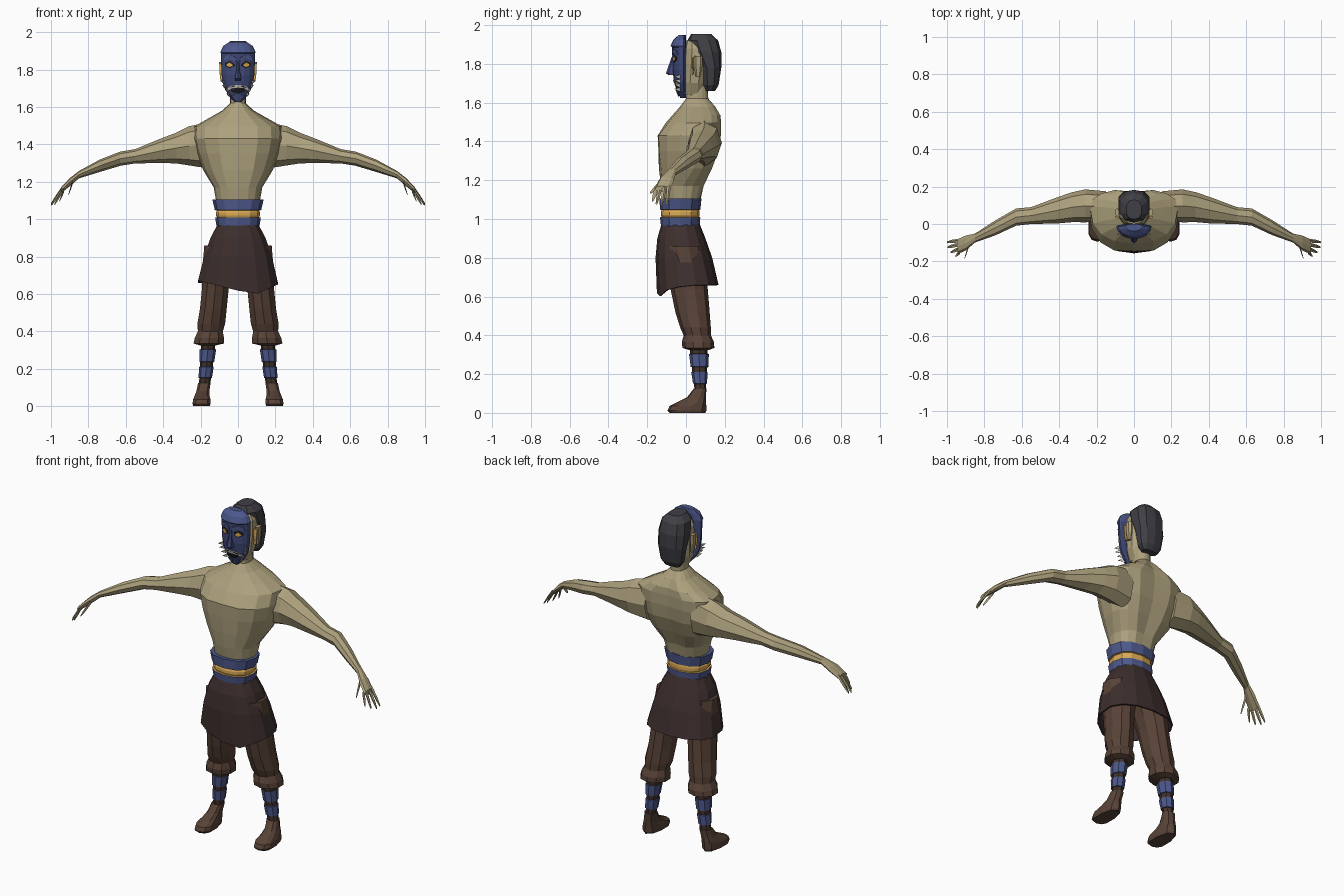
import bpy, bmesh, math
from mathutils import Vector


def mat(name, r, g, b):
    m = bpy.data.materials.new(name)
    m.diffuse_color = (r, g, b, 1)
    return m


SKIN = mat("skin", .42, .355, .205)
BLUE = mat("cloth blue", .075, .098, .26)
MASK = mat("mask blue", .052, .066, .185)
HAIR = mat("charcoal hair", .05, .05, .06)
SKIRT = mat("dark maroon", .047, .028, .027)
PANTS = mat("brown", .098, .055, .038)
WRAP = mat("dark brown", .055, .032, .024)
GOLD = mat("gold", .70, .40, .09)
WHITE = mat("ivory", .62, .60, .52)
DARK = mat("black", .012, .012, .015)


def finish(name, bm, mats, rule=None, mirror=False, solid=0):
    bmesh.ops.recalc_face_normals(bm, faces=bm.faces)
    if rule:
        for f in bm.faces:
            f.material_index = rule(f.calc_center_median())
    me = bpy.data.meshes.new(name)
    bm.to_mesh(me)
    bm.free()
    for m in mats:
        me.materials.append(m)
    ob = bpy.data.objects.new(name, me)
    bpy.context.collection.objects.link(ob)
    if mirror:
        ob.modifiers.new("mirror", 'MIRROR').use_mirror_merge = False
    if solid:
        ob.modifiers.new("solid", 'SOLIDIFY').thickness = solid
    return ob


def loft(rings, caps=True, bm=None):
    bm = bm or bmesh.new()
    vs = [[bm.verts.new(p) for p in r] for r in rings]
    n = len(vs[0])
    for a, b in zip(vs, vs[1:]):
        for i in range(n):
            j = (i + 1) % n
            bm.faces.new((a[i], a[j], b[j], b[i]))
    if caps:
        bm.faces.new(vs[0])
        bm.faces.new(vs[-1])
    return bm


def spow(v, p):
    return math.copysign(abs(v) ** p, v) if abs(v) > 1e-6 else 0


def level(r, n=12, p=1.0):
    """Horizontal ring from (z, centre x, half width, front y, back y[, widest y])."""
    z, cx, hx, yf, yb = r[:5]
    yc = r[5] if len(r) > 5 else (yf + yb) / 2
    out = []
    for i in range(n):
        t = 2 * math.pi * i / n
        s, c = spow(math.sin(t), p), spow(math.cos(t), p)
        out.append((cx + hx * s, yc - c * (yc - yf if c > 0 else yb - yc), z))
    return out


def upright(r, n=8):
    """Ring across the x axis from (x, y, z, half depth, half height)."""
    x, y, z, hy, hz = r
    return [(x, y + hy * math.cos(2 * math.pi * i / n), z + hz * math.sin(2 * math.pi * i / n))
            for i in range(n)]


# torso with neck, with a spine groove and a breastbone crease
torso = [(1.07, 0, .112, -.11, .068), (1.17, 0, .13, -.128, .098), (1.26, 0, .185, -.14, .14, .04),
         (1.35, 0, .22, -.152, .175, .06), (1.43, 0, .24, -.156, .187, .07),
         (1.495, 0, .235, -.105, .188, .09), (1.535, 0, .165, -.07, .183, .09),
         (1.58, 0, .085, -.03, .155, .08), (1.62, 0, .042, .0, .115), (1.75, 0, .045, .015, .11)]
bm = loft([level(r, 16, .85) for r in torso])
for v in bm.verts:
    if abs(v.co.x) < .001:
        if v.co.y > .09 and 1.1 < v.co.z < 1.6:
            v.co.y -= .016
        if v.co.y < -.1 and 1.3 < v.co.z < 1.47:
            v.co.y += .01
finish("torso", bm, [SKIN])

# arms, palms and fingers
arm = [(.15, .095, 1.395, .08, .125), (.26, .097, 1.392, .088, .105), (.33, .09, 1.38, .08, .082),
       (.41, .073, 1.366, .07, .066), (.55, .045, 1.336, .045, .038), (.63, .037, 1.323, .046, .038),
       (.74, -.02, 1.285, .04, .033), (.85, -.075, 1.238, .024, .02), (.90, -.102, 1.197, .04, .022),
       (.945, -.122, 1.155, .04, .016)]
bm = loft([upright(r) for r in arm])
fingers = [((.94, -.09, 1.165), (1.0, -.098, 1.08)), ((.945, -.113, 1.155), (.998, -.125, 1.075)),
           ((.94, -.136, 1.15), (.98, -.152, 1.08)), ((.93, -.152, 1.155), (.955, -.172, 1.095)),
           ((.885, -.12, 1.195), (.905, -.182, 1.135))]
for a, b in fingers:
    a, b = Vector(a), Vector(b)
    loft([upright((*a.lerp(b, t), w, w * 1.1), 5) for t, w in ((0, .011), (.55, .010), (1, .005))], bm=bm)
finish("arms", bm, [SKIN], mirror=True)

# head and hair
head = [(1.64, 0, .04, -.012, .09), (1.70, 0, .07, -.015, .10), (1.80, 0, .08, -.015, .12),
        (1.88, 0, .078, -.01, .12), (1.92, 0, .055, 0, .10)]
finish("head", loft([level(r, 10, .85) for r in head]), [SKIN])
hair = [(1.66, 0, .05, .10, .15), (1.69, 0, .07, .086, .168), (1.78, 0, .084, .074, .182),
        (1.86, 0, .087, .03, .182), (1.92, 0, .076, .008, .166), (1.953, 0, .042, .025, .13)]
finish("hair", loft([level(r, 10, .8) for r in hair]), [HAIR])

# ears with gold cuffs
for nm, m, y0, y1, hz in (("ears", SKIN, .04, .085, .05), ("ear_cuffs", GOLD, .03, .042, .042)):
    bm = loft([level((1.785 - hz, .086, .008, y0 + .01, y1 - .01), 6), level((1.79, .089, .012, y0, y1), 6),
               level((1.79 + hz, .09, .012, y0, y1), 6)])
    finish(nm, bm, [m], mirror=True)

# mask: rounded shell with a lighter crest
mask = [(1.625, .015, -.03), (1.66, .05, -.045), (1.71, .077, -.062), (1.77, .087, -.07),
        (1.83, .09, -.068), (1.885, .09, -.072), (1.892, .094, -.080), (1.925, .08, -.065), (1.948, .045, -.038)]
finish("mask", loft([level((z, 0, w, yf, .0, -.012), 16) for z, w, yf in mask]), [MASK, BLUE],
       lambda c: int(c.z > 1.887))


def mask_y(x, z):
    for (z0, w0, y0), (z1, w1, y1) in zip(mask, mask[1:]):
        if z0 <= z <= z1:
            t = (z - z0) / (z1 - z0)
            w, y = w0 + t * (w1 - w0), y0 + t * (y1 - y0)
            return -.012 + (y + .012) * math.sqrt(max(0, 1 - (x / w) ** 2))


def patch(name, m, pts, lift):
    bm = bmesh.new()
    bm.faces.new([bm.verts.new((x, mask_y(x, z) - lift, z)) for x, z in pts])
    finish(name, bm, [m], mirror=True, solid=.004)


# painted mask details
patch("eye_rims", DARK, [(.02, 1.818), (.045, 1.806), (.07, 1.82), (.068, 1.836), (.045, 1.845), (.022, 1.832)], .002)
patch("eyes", GOLD, [(.026, 1.822), (.045, 1.812), (.064, 1.824), (.045, 1.839)], .004)
patch("brows", BLUE, [(.01, 1.842), (.045, 1.858), (.078, 1.845), (.07, 1.87), (.04, 1.878), (.012, 1.862)], .003)
patch("mouth", DARK, [(0, 1.67), (.03, 1.678), (.048, 1.70), (.03, 1.712), (0, 1.712)], .002)
patch("upper_teeth", WHITE, [(0, 1.703), (.032, 1.70), (.055, 1.686), (.056, 1.70), (.034, 1.715), (0, 1.717)], .004)
patch("chin_plate", BLUE, [(0, 1.632), (.014, 1.636), (.036, 1.662), (.014, 1.667), (0, 1.667)], .003)
bm = loft([level(r, 6) for r in ((1.742, 0, .02, -.092, -.05), (1.752, 0, .02, -.103, -.05),
                                 (1.79, 0, .011, -.09, -.05), (1.84, 0, .007, -.072, -.05))])
finish("nose", bm, [MASK])

# jagged tufts along the mask jaw
bm = bmesh.new()
for k in range(4):
    z = 1.665 + .022 * k
    x = .05 + .009 * k
    bm.faces.new([bm.verts.new(p) for p in ((x, -.03, z + .012), (x + .012, -.06, z + .006), (x, -.03, z - .01))])
finish("jaw_tufts", bm, [WHITE], mirror=True, solid=.004)

# sash with a gold cord round the middle
sash = [(.955, 0, .114, -.128, .07), (1.008, 0, .122, -.134, .074), (1.01, 0, .113, -.126, .068),
        (1.02, 0, .118, -.13, .07), (1.035, 0, .118, -.13, .07), (1.046, 0, .113, -.126, .068),
        (1.048, 0, .124, -.134, .074), (1.105, 0, .137, -.137, .08)]
finish("sash", loft([level(r, 12, .85) for r in sash]), [BLUE, GOLD], lambda c: int(1.009 < c.z < 1.047))

# wrapped skirt with a slanting front hem
skirt = [(.975, 0, .11, -.126, .07), (.90, 0, .15, -.148, .10), (.80, 0, .185, -.157, .135), (.66, 0, .218, -.15, .168)]
bm = loft([level(r, 14, .85) for r in skirt], caps=False)
for v in bm.verts:
    if v.co.z < .67 and v.co.y < -.03:
        v.co.z = .595 + (.25 * (.09 - v.co.x) if v.co.x < .09 else .45 * (v.co.x - .09))
finish("skirt", bm, [SKIRT], solid=.008)

# baggy trousers gathered at the cuffs
leg = [(.86, .085, .10, -.11, .08), (.70, .112, .085, -.09, .11), (.64, .12, .075, -.08, .112), (.52, .132, .075, -.055, .122),
       (.44, .143, .078, -.03, .128), (.40, .148, .07, -.012, .128), (.365, .153, .082, -.022, .145),
       (.335, .157, .085, -.018, .146), (.325, .16, .045, .015, .12)]
finish("trousers", loft([level(r, 10) for r in leg]), [PANTS], mirror=True)

# shin wraps: blue bands over dark cloth
shin = [(.34, .16, .038, .02, .112), (.305, .161, .038, .022, .112), (.303, .161, .044, .016, .118),
        (.238, .167, .040, .024, .115), (.236, .167, .035, .03, .11), (.212, .169, .034, .032, .108),
        (.21, .169, .039, .027, .112), (.152, .175, .036, .036, .108), (.15, .175, .031, .041, .104),
        (.10, .182, .031, .046, .102)]
finish("shin_wraps", loft([level(r, 8) for r in shin]), [WRAP, BLUE],
       lambda c: int(.237 < c.z < .304 or .151 < c.z < .211), mirror=True)

# shoes
shoe = [(0, .195, .046, -.085, .10, -.03), (.012, .195, .05, -.095, .105, -.03), (.035, .194, .049, -.085, .105, -.02),
        (.055, .192, .042, -.045, .103), (.08, .188, .036, .005, .102), (.125, .18, .035, .04, .106)]
finish("shoes", loft([level(r, 10, .85) for r in shoe]), [PANTS], mirror=True)
